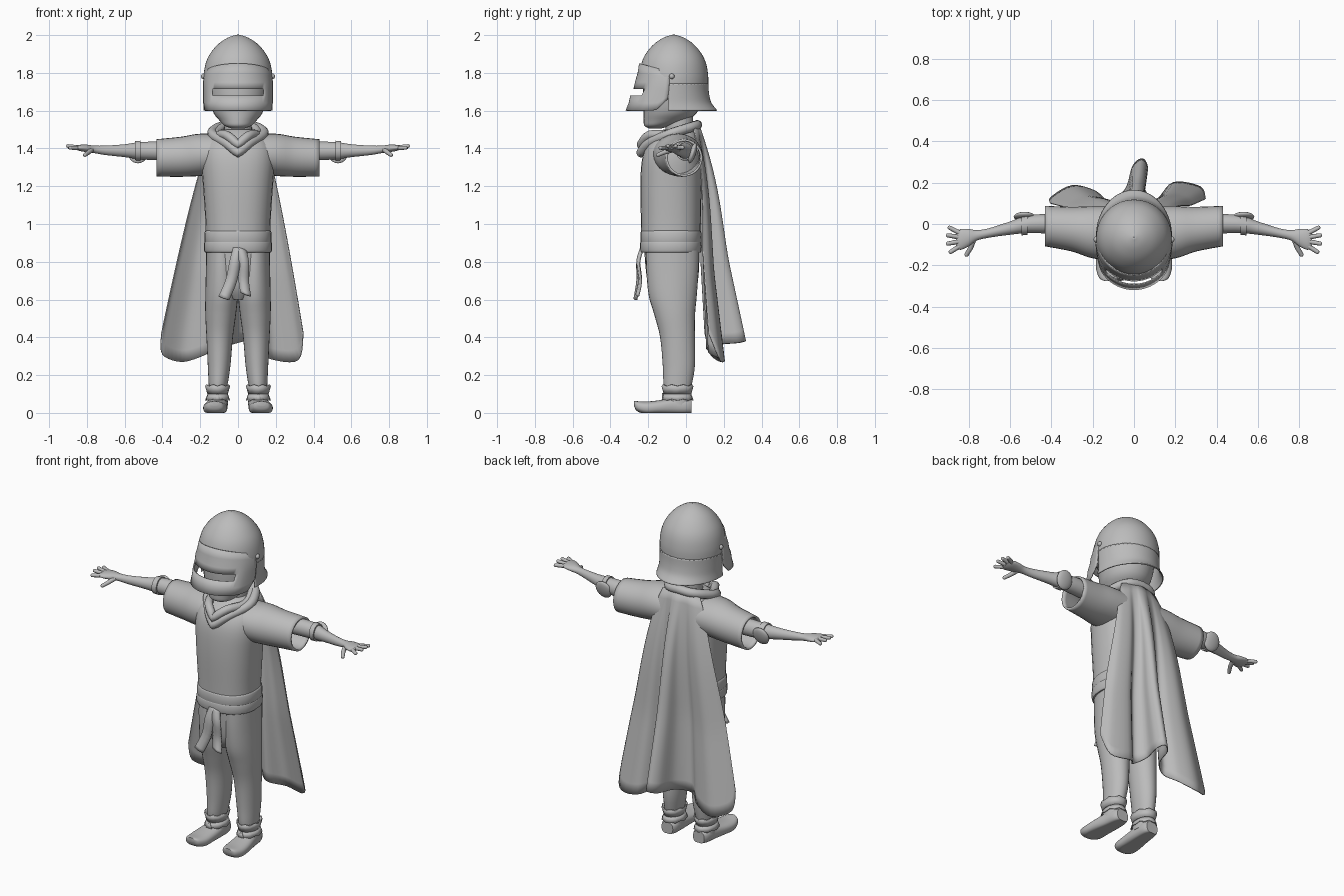
import bpy, bmesh, math
from mathutils import Vector, Matrix

cube = bpy.data.objects.get("Cube")
if cube:
    bpy.data.objects.remove(cube, do_unlink=True)

grey = bpy.data.materials.new("plain grey")
grey.use_nodes = True
GREY = (0.5, 0.5, 0.5, 1)
grey.diffuse_color = GREY
grey.node_tree.nodes["Principled BSDF"].inputs["Base Color"].default_value = GREY


def finish(name, bm, thick=0, angle=40):
    bmesh.ops.recalc_face_normals(bm, faces=bm.faces)
    me = bpy.data.meshes.new(name)
    bm.to_mesh(me)
    bm.free()
    me.materials.append(grey)
    ob = bpy.data.objects.new(name, me)
    bpy.context.collection.objects.link(ob)
    bpy.ops.object.select_all(action='DESELECT')
    ob.select_set(True)
    bpy.context.view_layer.objects.active = ob
    bpy.ops.object.shade_smooth_by_angle(angle=math.radians(angle))
    if thick:
        mod = ob.modifiers.new("thickness", 'SOLIDIFY')
        mod.thickness = thick
        mod.offset = 0
    return ob


def smooth(pts, n=4):
    """Catmull-Rom through a list of equal-length tuples."""
    out = []
    for i in range(len(pts) - 1):
        a, b = pts[max(i - 1, 0)], pts[i]
        c, d = pts[i + 1], pts[min(i + 2, len(pts) - 1)]
        for k in range(n):
            t = k / n
            out.append(tuple(0.5 * (2 * q + (r - p) * t + (2 * p - 5 * q + 4 * r - s) * t * t
                                    + (3 * q - p - 3 * r + s) * t ** 3)
                             for p, q, r, s in zip(a, b, c, d)))
    return out + [tuple(pts[-1])]


def grid(name, rows, thick=0, wrap=False, caps=False, skip=None, angle=40):
    bm = bmesh.new()
    vs = [[bm.verts.new(p) for p in row] for row in rows]
    n = len(rows[0])
    for i in range(len(rows) - 1):
        for j in range(n if wrap else n - 1):
            if not (skip and skip(i, j)):
                k = (j + 1) % n
                bm.faces.new((vs[i][j], vs[i][k], vs[i + 1][k], vs[i + 1][j]))
    if caps:
        bm.faces.new(vs[0])
        bm.faces.new(vs[-1])
    return finish(name, bm, thick, angle)


def loft(name, axis, stations, s=1, caps=True, thick=0, power=1.0, floor=False, n=4):
    """Ellipse rings: (position, centre 1, centre 2, radius 1, radius 2) along an axis."""
    rows = []
    for p, c1, c2, r1, r2 in smooth(stations, n):
        row = []
        for k in range(28):
            a = math.tau * k / 28
            ca, sa = math.cos(a), math.sin(a)
            u = c1 + r1 * math.copysign(abs(ca) ** power, ca)
            v = c2 + r2 * math.copysign(abs(sa) ** power, sa)
            x, y, z = {'x': (p, u, v), 'y': (u, p, v), 'z': (u, v, p)}[axis]
            row.append((s * x, y, max(z, 0) if floor else z))
        rows.append(row)
    return grid(name, rows, thick, wrap=True, caps=caps)


def tube(name, pts, radius, cyclic=False, taper=None):
    cu = bpy.data.curves.new(name, 'CURVE')
    cu.dimensions = '3D'
    cu.bevel_depth, cu.bevel_resolution, cu.use_fill_caps = radius, 3, True
    sp = cu.splines.new('POLY')
    sp.points.add(len(pts) - 1)
    for i, p in enumerate(pts):
        sp.points[i].co = (*p, 1)
        sp.points[i].radius = 1 if taper is None else 1 + (taper - 1) * i / (len(pts) - 1)
    sp.use_cyclic_u = cyclic
    tmp = bpy.data.objects.new(name, cu)
    me = bpy.data.meshes.new_from_object(tmp)
    bm = bmesh.new()
    bm.from_mesh(me)
    bpy.data.objects.remove(tmp)
    bpy.data.curves.remove(cu)
    bpy.data.meshes.remove(me)
    return finish(name, bm, angle=60)


def ball(name, centre, radii, rot=0):
    bm = bmesh.new()
    m = Matrix.Translation(centre) @ Matrix.Rotation(rot, 4, 'X') @ Matrix.Diagonal((*radii, 1))
    bmesh.ops.create_uvsphere(bm, u_segments=24, v_segments=14, radius=1, matrix=m)
    return finish(name, bm, angle=60)


# Tunic, hips, head and neck
loft("tunic", 'z', [(.86, 0, -.08, .17, .155), (1, 0, -.08, .172, .158), (1.2, 0, -.08, .185, .162),
                    (1.34, 0, -.075, .195, .158), (1.42, 0, -.065, .18, .14),
                    (1.47, 0, -.05, .13, .11), (1.5, 0, -.04, .09, .08)], power=.85)
loft("trouser_hips", 'z', [(.6, 0, -.07, .05, .09), (.66, 0, -.07, .13, .125), (.75, 0, -.072, .165, .14),
                           (.88, 0, -.075, .168, .147)], power=.9)
loft("neck", 'z', [(1.44, 0, -.03, .075, .075), (1.6, 0, -.04, .07, .075)])
loft("head", 'z', [(1.505, 0, -.165, .03, .03), (1.52, 0, -.15, .07, .07), (1.55, 0, -.11, .1, .115),
                   (1.6, 0, -.08, .135, .145), (1.7, 0, -.07, .155, .158), (1.8, 0, -.068, .15, .15),
                   (1.9, 0, -.068, .09, .09)])
lip = [(.05 * math.sin(a), -.215 + .012 * (1 - math.cos(a)), 1.585 + .016 * math.cos(a))
       for a in [math.tau * k / 20 for k in range(20)]]
tube("lips", lip, .006, True)
ball("teeth", (0, -.208, 1.585), (.045, .012, .014))

# Belt made of two overlapping wraps, with a knot and hanging ends
loft("belt_lower", 'z', [(.85, 0, -.08, .175, .158), (.86, 0, -.08, .18, .163),
                         (.9, 0, -.08, .18, .163), (.91, 0, -.08, .174, .158)], power=.85, n=2)
loft("belt_upper", 'z', [(.895, 0, -.08, .172, .156), (.905, 0, -.08, .178, .161),
                         (.955, 0, -.08, .177, .161), (.965, 0, -.08, .17, .155)], power=.85, n=2)
for name, path in (("belt_end_right", [(.005, -.232, .87), (-.015, -.25, .8), (-.035, -.25, .7), (-.075, -.265, .605)]),
                   ("belt_end_left", [(.015, -.232, .87), (.03, -.25, .8), (.03, -.24, .7), (.04, -.255, .625)])):
    grid(name, [[(x - .027, y, z + .012), (x, y - .006, z), (x + .027, y, z - .008)]
                for x, y, z in smooth(path)], thick=.014)

# Scarf: two rolled loops dipping to a point on the chest
for name, dip, wide, rad in (("scarf_outer", 1.378, .135, .026), ("scarf_inner", 1.42, .108, .024)):
    half = smooth([(0, -.237, dip), (.06, -.195, dip + .05), (wide, -.09, 1.475),
                   (wide * .85, 0, 1.505), (wide * .5, .05, 1.52), (0, .06, 1.525)])
    tube(name, half + [(-x, y, z) for x, y, z in half[-2:0:-1]], rad, True)

# Limbs, built once for each side
for s, side in ((1, "left"), (-1, "right")):
    loft(side + "_sleeve", 'x', [(.06, -.05, 1.37, .13, .1), (.2, -.04, 1.366, .12, .106),
                                 (.3, -.025, 1.356, .102, .1), (.43, -.01, 1.35, .092, .093)],
         s, caps=False, thick=.012)
    loft(side + "_arm", 'x', [(.3, 0, 1.385, .05, .05), (.5, 0, 1.388, .044, .047), (.6, -.02, 1.388, .032, .034),
                              (.7, -.043, 1.39, .023, .025), (.76, -.055, 1.395, .025, .02),
                              (.8, -.066, 1.4, .042, .02), (.84, -.075, 1.403, .05, .016),
                              (.862, -.078, 1.404, .035, .008)], s)
    for k, (y, x, z) in enumerate(((-.018, .892, 1.405), (-.055, .9, 1.413), (-.095, .9, 1.413), (-.135, .887, 1.403))):
        root = (s * .83, -.05 - .016 * k, 1.403)
        tip = (s * x, y, z)
        tube(f"{side}_finger_{k + 1}", [root, tip], .0125, taper=.8)
        ball(f"{side}_fingertip_{k + 1}", tip, (.01, .01, .01))
    tube(side + "_thumb", [(s * .775, -.07, 1.393), (s * .79, -.115, 1.38), (s * .81, -.148, 1.366)], .014, taper=.75)
    ball(side + "_thumb_tip", (s * .81, -.148, 1.366), (.0105, .0105, .0105))
    # Elbow guard with its strap
    loft(side + "_elbow_strap", 'x', [(.515, -.003, 1.388, .05, .053), (.545, -.008, 1.388, .047, .05)], s, n=1)
    ball(side + "_elbow_guard", (s * .53, .035, 1.375), (.052, .018, .056), rot=-.3)
    # Trouser leg
    loft(side + "_trouser_leg", 'z', [(.115, .108, -.045, .045, .065), (.15, .105, -.044, .05, .075),
                                      (.25, .1, -.038, .06, .085), (.4, .097, -.045, .07, .092),
                                      (.52, .092, -.06, .081, .108), (.62, .087, -.07, .086, .127),
                                      (.75, .086, -.072, .084, .138), (.86, .086, -.072, .082, .14)], s)
    # Soft shoe with an upturned toe and a pointed two-tier cuff
    loft(side + "_shoe", 'y', [(-.275, .125, .05, .02, .012), (-.26, .124, .036, .045, .026),
                               (-.21, .122, .026, .062, .034), (-.14, .118, .03, .062, .037),
                               (-.06, .11, .036, .055, .045), (.0, .107, .035, .05, .042),
                               (.03, .106, .033, .038, .036)], s, power=.8, floor=True)
    loft(side + "_shoe_ankle", 'z', [(.04, .108, -.045, .055, .075), (.14, .108, -.045, .05, .07)], s)
    for name, low, high, flare in (("cuff_top", .1, .142, .012), ("cuff_bottom", .1, .065, .012)):
        rows = []
        for z, grow in ((low, 0), (high, flare)):
            rows.append([(s * (.108 + (.051 + grow) * math.cos(a)), -.045 + (.07 + grow) * math.sin(a),
                          z + (.008 * (k % 2) if grow else 0))
                         for k, a in enumerate([math.tau * q / 16 for q in range(16)])])
        grid(f"{side}_{name}", rows, thick=.006, wrap=True)
    bm = bmesh.new()
    bm.faces.new([bm.verts.new((s * x, y, z)) for x, y, z in
                  ((.088, -.124, .065), (.128, -.124, .065), (.108, -.122, .105))])
    finish(side + "_shoe_lacing", bm, .008)
    ball(side + "_visor_pivot", (s * .184, -.075, 1.782), (.012, .014, .014))


# Cape: a folded hem line gathered up to the neck: (x, y, hem height)
hem = smooth([(-.405, .1, .42), (-.4, .13, .31), (-.3, .185, .27), (-.19, .16, .3), (-.12, .11, .34),
              (-.04, .17, .36), (-.005, .28, .37), (.04, .315, .38), (.065, .27, .37), (.05, .17, .36),
              (.11, .12, .32), (.19, .2, .28), (.32, .18, .28), (.345, .12, .42)], 5)
cape = []
for i in range(21):
    t = i / 20
    w = t ** .8
    row = []
    for j, (x, y, z) in enumerate(hem):
        u = j / (len(hem) - 1) * 2 - 1
        top = Vector((.125 * u, .07 - .03 * u * u, 1.52 - .02 * u * u))
        bulge = .03 * math.sin(math.pi * min(1, t * 1.6)) * (1 - t)
        row.append((top.x + (x - top.x) * w, top.y + (y - top.y) * t + bulge, top.z + (z - top.z) * t))
    cape.append(row)
grid("cape", cape, thick=.006, angle=60)

# Helmet: domed skull, flared neck skirt and pointed visor with an eye slit
CY = -.065
dome = smooth([(2, .001), (1.985, .05), (1.95, .103), (1.9, .145), (1.85, .168), (1.79, .179), (1.74, .18)])
ring = [math.tau * k / 48 for k in range(48)]
grid("helmet_dome", [[(r * math.sin(a), CY - r * math.cos(a), z) for a in ring] for z, r in dome],
     thick=.006, wrap=True)
arc = [math.radians(80 + 200 * k / 36) for k in range(37)]
skirt = []
for z, r, flare in smooth([(1.745, .18, 0), (1.69, .178, .006), (1.64, .177, .02), (1.6, .18, .048)]):
    skirt.append([((r + flare * .3 * abs(math.cos(a))) * math.sin(a),
                   CY - (r + flare * max(0, -math.cos(a)) ** .7) * math.cos(a), z) for a in arc])
grid("helmet_neck_skirt", skirt, thick=.006)

angles = [math.radians(-84 + 168 * k / 32) for k in range(33)]
visor = []
for z, push in ((1.6, .068), (1.64, .052), (1.68, .043), (1.715, .026), (1.75, .018), (1.8, .006), (1.85, 0)):
    row = []
    for a in angles:
        c = math.cos(a)
        p = push * min(1, 2 * c)
        top = max(0, (z - 1.75) / .1)
        notch = .09 * max(0, .3 - c) / .3 * max(0, 1 - (z - 1.6) / .1)
        row.append((.184 * math.sin(a) * (1 - .06 * top), CY - .184 * c * (1 - .02 * top) - p,
                    z + notch - .05 * top * (1 - c)))
    visor.append(row)
grid("helmet_visor", visor, thick=.006, skip=lambda i, j: i == 2 and 7 <= j <= 24)
